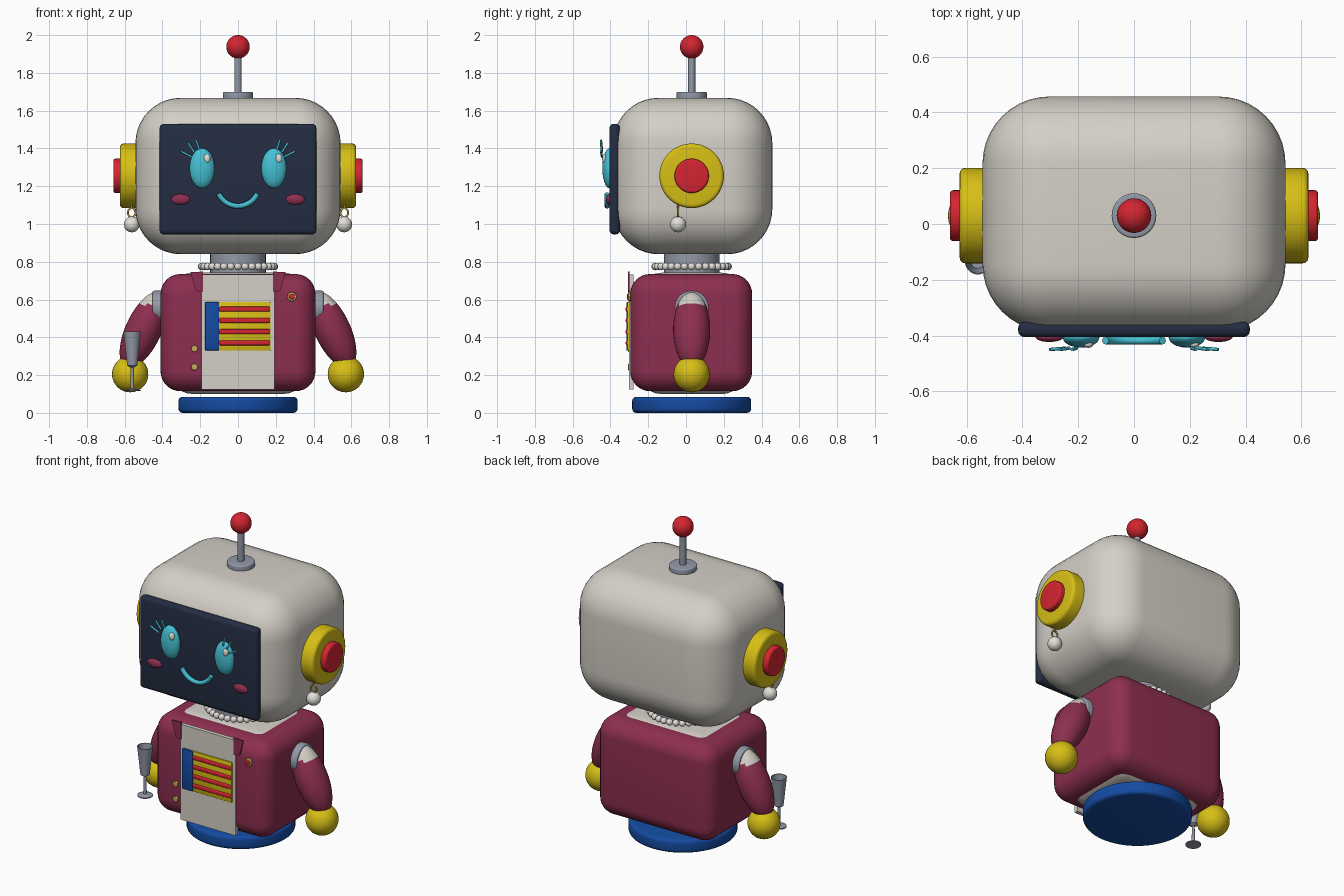
import bpy, bmesh, math
from mathutils import Vector, Matrix

if "Cube" in bpy.data.objects:
    bpy.data.objects.remove(bpy.data.objects["Cube"])

YC = 0.03  # depth of the main axis


def mat(name, r, g, b):
    m = bpy.data.materials.new(name)
    m.diffuse_color = (r, g, b, 1)
    m.use_nodes = True
    m.node_tree.nodes["Principled BSDF"].inputs["Base Color"].default_value = m.diffuse_color
    return m


CREAM = mat("cream", 0.66, 0.63, 0.57)
PEARL = mat("pearl", 0.76, 0.74, 0.69)
NAVY = mat("navy", 0.017, 0.026, 0.055)
TEAL = mat("teal", 0.06, 0.53, 0.66)
CRIMSON = mat("crimson", 0.27, 0.028, 0.08)
YELLOW = mat("yellow", 0.68, 0.52, 0.008)
RED = mat("red", 0.66, 0.018, 0.03)
BLUE = mat("blue", 0.007, 0.07, 0.36)
GREY = mat("grey", 0.29, 0.32, 0.39)
GOLD = mat("gold", 0.55, 0.40, 0.10)


def finish(bm, name, material, angle=40):
    me = bpy.data.meshes.new(name)
    bmesh.ops.recalc_face_normals(bm, faces=bm.faces)
    bm.to_mesh(me)
    bm.free()
    ob = bpy.data.objects.new(name, me)
    bpy.context.collection.objects.link(ob)
    me.materials.append(material)
    bpy.ops.object.select_all(action='DESELECT')
    ob.select_set(True)
    bpy.context.view_layer.objects.active = ob
    bpy.ops.object.shade_smooth_by_angle(angle=math.radians(angle))
    return ob


def box(name, material, lo, hi, bevel=0.0, seg=3):
    lo, hi = Vector(lo), Vector(hi)
    bm = bmesh.new()
    bmesh.ops.create_cube(bm, size=1, matrix=Matrix.Translation((lo + hi) / 2) @ Matrix.Diagonal((hi - lo).to_4d()))
    if bevel:
        bmesh.ops.bevel(bm, geom=bm.edges[:], offset=bevel, segments=seg, profile=0.5, affect='EDGES')
    return finish(bm, name, material)


def ball(name, material, c, r, rot=0.0, u=32, v=20):
    r = (r, r, r) if isinstance(r, float) else r
    bm = bmesh.new()
    m = Matrix.Translation(c) @ Matrix.Rotation(rot, 4, 'Y') @ Matrix.Diagonal((*r, 1))
    bmesh.ops.create_uvsphere(bm, u_segments=u, v_segments=v, radius=1, matrix=m)
    return finish(bm, name, material, 60)


def lathe(name, material, profile, origin, axis=(0, 0, 1), n=40):
    """Spin (radius, height) points about an axis; closes both ends."""
    bm = bmesh.new()
    q = Vector((0, 0, 1)).rotation_difference(Vector(axis)).to_matrix().to_4x4()
    m = Matrix.Translation(origin) @ q
    rings = [[bm.verts.new(m @ Vector((r * math.cos(2 * math.pi * i / n), r * math.sin(2 * math.pi * i / n), h)))
              for i in range(n)] for r, h in profile]
    for a, b in zip(rings, rings[1:]):
        for i in range(n):
            bm.faces.new((a[i], a[(i + 1) % n], b[(i + 1) % n], b[i]))
    bm.faces.new(rings[0])
    bm.faces.new(rings[-1])
    return finish(bm, name, material)


def disc(name, material, r, start, end, bevel=0.0, n=40):
    """Cylinder between two points with rounded rims."""
    start, end = Vector(start), Vector(end)
    h = (end - start).length
    prof = [(r, 0), (r, h)]
    if bevel:
        arc = [(bevel * math.sin(t * math.pi / 8), bevel * math.cos(t * math.pi / 8)) for t in range(5)]
        prof = [(r - bevel + s, bevel - c) for s, c in arc] + [(r - bevel + s, h - bevel + c) for s, c in arc[::-1]]
    return lathe(name, material, prof, start, end - start, n)


def tube(name, material, pts, r, cyclic=False):
    cu = bpy.data.curves.new(name, 'CURVE')
    cu.dimensions = '3D'
    cu.bevel_depth, cu.bevel_resolution, cu.use_fill_caps = r, 2, True
    sp = cu.splines.new('POLY')
    sp.points.add(len(pts) - 1)
    for p, c in zip(sp.points, pts):
        p.co = (*c, 1)
    sp.use_cyclic_u = cyclic
    cu.materials.append(material)
    ob = bpy.data.objects.new(name, cu)
    bpy.context.collection.objects.link(ob)
    return ob


# Head and face screen
box("head", CREAM, (-0.543, -0.385, 0.84), (0.543, 0.457, 1.668), 0.24, 10)
box("face_screen", NAVY, (-0.415, -0.405, 0.945), (0.415, -0.35, 1.53), 0.022, 4)

# Face details
for s, side in ((-1, "left"), (1, "right")):
    ball(side + "_eye", TEAL, (s * 0.19, -0.405, 1.295), (0.066, 0.038, 0.106))
    ball(side + "_eye_glint", PEARL, (s * 0.19 + 0.026, -0.432, 1.347), (0.018, 0.012, 0.024), u=16, v=10)
    ball(side + "_cheek", CRIMSON, (s * 0.303, -0.405, 1.13), (0.05, 0.018, 0.028))
    for i, (a, b, c, d) in enumerate(((0.302, 1.385, 0.245, 1.355), (0.265, 1.43, 0.232, 1.38),
                                      (0.222, 1.445, 0.206, 1.395))):
        tube(f"{side}_eyelash_{i}", TEAL, [(s * a, -0.45, b), (s * c, -0.445, d)], 0.006)
arc = [math.radians(205 + 130 * i / 20) for i in range(21)]
tube("smile", TEAL, [(0.113 * math.cos(a), -0.418, 1.208 + 0.113 * math.sin(a)) for a in arc], 0.014)

# Ears and earrings
for s, side in ((-1, "left"), (1, "right")):
    disc(side + "_ear_cup", YELLOW, 0.171, (s * 0.48, YC, 1.255), (s * 0.625, YC, 1.255), 0.02, 48)
    disc(side + "_ear_button", RED, 0.091, (s * 0.60, YC, 1.255), (s * 0.66, YC, 1.255), 0.012)
    ring = [(s * 0.563 + 0.02 * math.cos(t * math.pi / 10), -0.042, 1.06 + 0.024 * math.sin(t * math.pi / 10))
            for t in range(20)]
    tube(side + "_earring_loop", GOLD, ring, 0.005, True)
    tube(side + "_earring_hook", GOLD, [(s * 0.563, -0.042, 1.08), (s * 0.563, -0.042, 1.12)], 0.005)
    ball(side + "_earring_pearl", PEARL, (s * 0.562, -0.042, 0.998), 0.042)

# Antenna
disc("antenna_base", GREY, 0.08, (0, YC, 1.655), (0, YC, 1.70), 0.008)
disc("antenna_rod", GREY, 0.019, (0, YC, 1.69), (0, YC, 1.90), n=20)
ball("antenna_ball", RED, (0, YC, 1.938), 0.062)

# Neck and necklace
disc("neck", GREY, 0.147, (0, YC, 0.72), (0, YC, 0.87))
for i in range(32):
    a = 2 * math.pi * i / 32
    ball(f"necklace_pearl_{i}", PEARL, (0.193 * math.cos(a), YC + 0.193 * math.sin(a), 0.775), 0.02, u=14, v=8)

# Torso, jacket and base
box("inner_torso", CREAM, (-0.36, -0.25, 0.10), (0.36, 0.31, 0.742), 0.12, 6)
box("jacket", CRIMSON, (-0.41, -0.295, 0.115), (0.41, 0.35, 0.735), 0.105, 8)
box("shirt_front", CREAM, (-0.193, -0.303, 0.125), (0.193, -0.278, 0.732))
disc("base", BLUE, 0.315, (0, YC, 0), (0, YC, 0.085), 0.022, 56)

# Lapels
for s, side in ((-1, "left"), (1, "right")):
    bm = bmesh.new()
    vs = [bm.verts.new((s * x, -0.308, z)) for x, z in ((0.252, 0.745), (0.185, 0.748), (0.185, 0.64), (0.225, 0.645))]
    face = bm.faces.new(vs)
    ext = bmesh.ops.extrude_face_region(bm, geom=[face])
    bmesh.ops.translate(bm, vec=(0, 0.009, 0), verts=[v for v in ext['geom'] if isinstance(v, bmesh.types.BMVert)])
    finish(bm, side + "_lapel", CRIMSON)

# Striped chest panel
box("panel_plate", YELLOW, (-0.11, -0.311, 0.33), (0.172, -0.295, 0.587), 0.004, 2)
box("panel_block", BLUE, (-0.175, -0.316, 0.33), (-0.10, -0.295, 0.587), 0.006, 2)
for i in range(4):
    z = 0.549 - 0.0595 * i
    box(f"panel_stripe_{i}", RED, (-0.10, -0.319, z - 0.013), (0.17, -0.30, z + 0.013), 0.007, 3)

# Jacket buttons and pin
for i, z in enumerate((0.34, 0.243)):
    disc(f"jacket_button_{i}", GOLD, 0.018, (-0.23, -0.29, z), (-0.23, -0.306, z), 0.004, 20)
disc("pin_rim", GOLD, 0.026, (0.285, -0.29, 0.615), (0.285, -0.306, 0.615), 0.004, 8)
disc("pin_gem", RED, 0.015, (0.285, -0.30, 0.615), (0.285, -0.312, 0.615), 0.004, 20)

# Arms: crimson sleeve with a cream shoulder cap
for s, side in ((-1, "left"), (1, "right")):
    disc(side + "_shoulder_joint", GREY, 0.09, (s * 0.38, YC, 0.557), (s * 0.452, YC, 0.557), 0.008)
    arm = ball(side + "_arm", CRIMSON, (s * 0.50, YC, 0.44), (0.095, 0.098, 0.22), -s * math.radians(25), v=28)
    arm.data.materials.append(CREAM)
    for p in arm.data.polygons:
        p.material_index = int(p.center.z > 0.575)
    ball(side + "_hand", YELLOW, (s * 0.571, YC, 0.205), 0.096)

# Goblet held by the left hand
lathe("goblet", GREY, [(0.045, 0.115), (0.045, 0.121), (0.01, 0.128), (0.008, 0.24), (0.027, 0.25),
                       (0.046, 0.43), (0.042, 0.43), (0.024, 0.262)], (-0.56, -0.135, 0), n=28)
